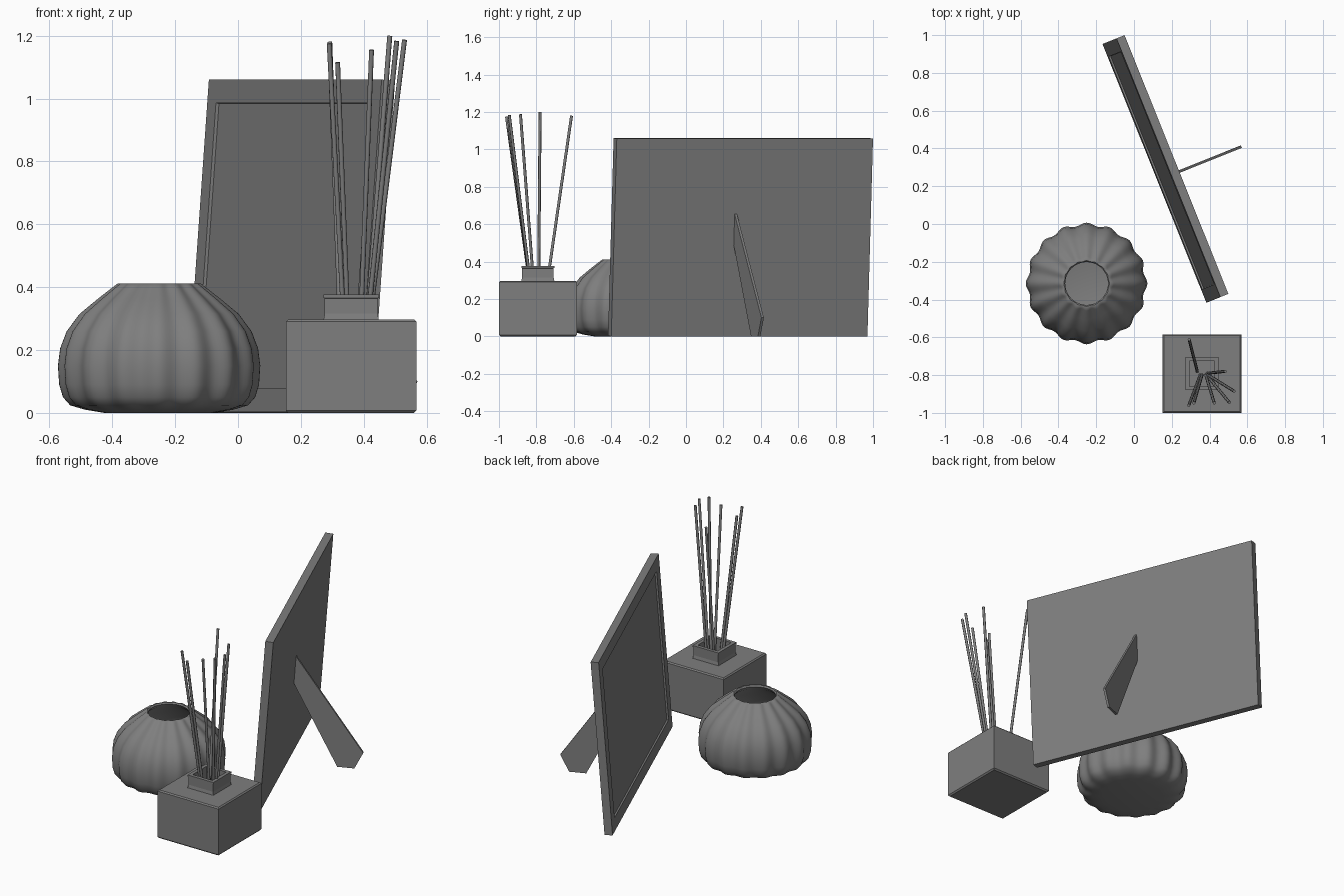
import bpy, bmesh, math
from mathutils import Vector, Matrix

cube = bpy.data.objects.get("Cube")
if cube:
    bpy.data.objects.remove(cube, do_unlink=True)

GREY = (0.21, 0.21, 0.21, 1)
mat = bpy.data.materials.new("plain grey")
mat.use_nodes = True
mat.diffuse_color = GREY
bsdf = next(n for n in mat.node_tree.nodes if n.type == 'BSDF_PRINCIPLED')
bsdf.inputs["Base Color"].default_value = GREY


def finish(name, bm, matrix=None, smooth=None):
    """Turn a bmesh into a named object."""
    bmesh.ops.recalc_face_normals(bm, faces=bm.faces)
    me = bpy.data.meshes.new(name)
    bm.to_mesh(me)
    bm.free()
    me.materials.append(mat)
    ob = bpy.data.objects.new(name, me)
    bpy.context.collection.objects.link(ob)
    if matrix:
        ob.matrix_world = matrix
    if smooth:
        bpy.ops.object.select_all(action='DESELECT')
        ob.select_set(True)
        bpy.context.view_layer.objects.active = ob
        bpy.ops.object.shade_smooth_by_angle(angle=math.radians(smooth))
    return ob


def loft(rings):
    """Skin a stack of closed rings and cap both ends."""
    bm = bmesh.new()
    loops = [[bm.verts.new(p) for p in ring] for ring in rings]
    n = len(loops[0])
    for a, b in zip(loops, loops[1:]):
        for i in range(n):
            j = (i + 1) % n
            bm.faces.new((a[i], a[j], b[j], b[i]))
    bm.faces.new(loops[0])
    bm.faces.new(loops[-1])
    return bm


# Ribbed vase: (radius, height, rib depth), outside then inside
LOBES, SEGS = 16, 160
vase_profile = [
    (.175, 0, 0), (.235, .01, .02), (.283, .024, .045), (.306, .05, .05),
    (.318, .09, .05), (.322, .15, .05), (.315, .205, .05), (.294, .26, .05),
    (.253, .315, .055), (.195, .363, .06), (.145, .402, .07),
    (.133, .411, .06), (.121, .412, .03), (.113, .404, 0),
    (.125, .385, 0), (.23, .3, 0), (.29, .19, 0), (.285, .07, 0), (.17, .025, 0)]


def rib_ring(r, z, depth):
    ring = []
    for i in range(SEGS):
        t = math.tau * i / SEGS
        k = r * (1 - depth * (1 - math.cos(LOBES * t)) / 2)
        ring.append((k * math.cos(t), k * math.sin(t), z))
    return ring


finish("ribbed_vase", loft([rib_ring(*p) for p in vase_profile]),
       Matrix.Translation((-.251, -.315, 0)), 50)

# Square diffuser bottle: (half width, height), outside then inside
bottle_profile = [
    (.2, 0), (.208, .008), (.208, .29), (.201, .297), (.088, .297),
    (.084, .316), (.084, .364), (.088, .366), (.088, .376), (.067, .376),
    (.067, .28), (.19, .28), (.19, .02)]
corners = [(-1, -1), (1, -1), (1, 1), (-1, 1)]
finish("diffuser_bottle",
       loft([[(h * x, h * y, z) for x, y in corners] for h, z in bottle_profile]),
       Matrix.Translation((.36, -.792, 0)))

# Reeds: bottom x, y and top x, y, z
reeds = [
    (.335, -.78, .292, -.612, 1.18), (.39, -.79, .483, -.78, 1.2),
    (.385, -.795, .53, -.885, 1.187), (.385, -.8, .505, -.945, 1.183),
    (.38, -.8, .425, -.948, 1.155), (.36, -.8, .317, -.948, 1.115),
    (.35, -.8, .29, -.96, 1.175)]
for n, (x0, y0, x1, y1, z1) in enumerate(reeds, 1):
    a, b = Vector((x0, y0, .025)), Vector((x1, y1, z1))
    bm = bmesh.new()
    bmesh.ops.create_cone(bm, cap_ends=True, segments=8, radius1=.008,
                          radius2=.008, depth=(b - a).length)
    turn = (b - a).to_track_quat('Z', 'Y').to_matrix().to_4x4()
    finish(f"reed_{n}", bm, Matrix.Translation((a + b) / 2) @ turn, 60)

# Picture frame: leaning slab with a sunken front panel
WIDTH, THICK, HEIGHT, LEAN = 1.476, .046, 1.06, .08
yaw = Matrix.Rotation(math.atan2(-.928, .3725), 4, 'Z')
place = Matrix.Translation((.225, .315, 0)) @ yaw
bm = bmesh.new()
bmesh.ops.create_cube(bm, size=1)
bmesh.ops.scale(bm, vec=(WIDTH, THICK, HEIGHT), verts=bm.verts)
bmesh.ops.translate(bm, vec=(0, -THICK / 2, HEIGHT / 2), verts=bm.verts)
bm.normal_update()
front = [f for f in bm.faces if f.normal.y < -.9]
bmesh.ops.inset_individual(bm, faces=front, thickness=.105)
bmesh.ops.inset_individual(bm, faces=front, thickness=.002, depth=-.01)
finish("picture_frame", bm, place @ Matrix.Translation((0, -LEAN, 0))
       @ Matrix.Rotation(-math.atan(LEAN / HEIGHT), 4, 'X'))

# Fold-out stand: thin plate square to the frame's back
outline = [(-.035, .66), (-.046, .62), (-.05, .5), (.205, 0), (.303, 0), (.354, .1)]
finish("frame_stand",
       loft([[(.04 + dx, y, z) for y, z in outline] for dx in (-.007, .007)]), place)
